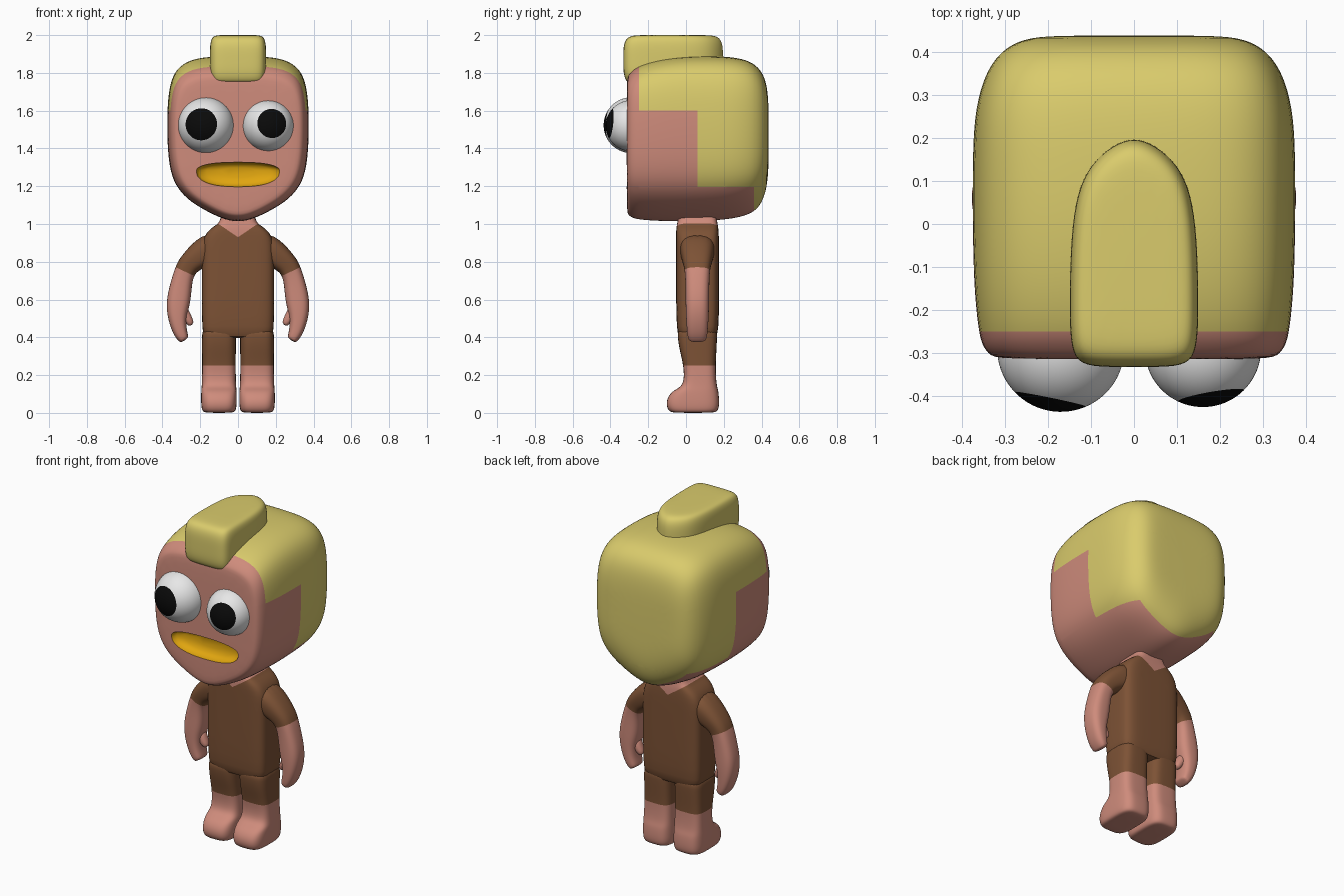
import bpy, bmesh, math
from mathutils import Vector as V

if "Cube" in bpy.data.objects:
    bpy.data.objects.remove(bpy.data.objects["Cube"])


def material(name, rgb):
    m = bpy.data.materials.new(name)
    m.diffuse_color = (*rgb, 1)
    m.use_nodes = True
    m.node_tree.nodes["Principled BSDF"].inputs["Base Color"].default_value = m.diffuse_color
    return m


SKIN = material("skin", (0.62, 0.26, 0.20))
HAIR = material("blond hair", (0.70, 0.60, 0.15))
BROWN = material("brown cloth", (0.205, 0.085, 0.036))
GOLD = material("golden mouth", (0.75, 0.38, 0.005))
WHITE = material("eye white", (0.80, 0.80, 0.80))
BLACK = material("pupil black", (0.003, 0.003, 0.003))


def section(c, u, v, a, b, n=2.0, count=20):
    """Superellipse ring around c, spanned by the axes u and v."""
    pts = []
    for i in range(count):
        t = 2 * math.pi * (i + 0.5) / count
        cs, sn = math.cos(t), math.sin(t)
        pts.append(V(c) + V(u) * a * math.copysign(abs(cs) ** (2 / n), cs)
                   + V(v) * b * math.copysign(abs(sn) ** (2 / n), sn))
    return pts


def mirrored(half):
    """Closed outline from a half outline that starts and ends on x = 0."""
    return half + [(-x, z) for x, z in half[-2:0:-1]]


def loft(name, rings, mats):
    bm = bmesh.new()
    rows = [[bm.verts.new(p) for p in r] for r in rings]
    n = len(rows[0])
    for r, s in zip(rows, rows[1:]):
        for i in range(n):
            bm.faces.new((r[i], r[(i + 1) % n], s[(i + 1) % n], s[i]))
    bm.faces.new(rows[0])
    bm.faces.new(rows[-1][::-1])
    bmesh.ops.recalc_face_normals(bm, faces=bm.faces)
    me = bpy.data.meshes.new(name)
    bm.to_mesh(me)
    bm.free()
    for m in mats:
        me.materials.append(m)
    ob = bpy.data.objects.new(name, me)
    bpy.context.collection.objects.link(ob)
    return ob


def activate(ob):
    bpy.ops.object.select_all(action='DESELECT')
    ob.select_set(True)
    bpy.context.view_layer.objects.active = ob


def subdivide(ob, levels):
    activate(ob)
    mod = ob.modifiers.new("smooth", 'SUBSURF')
    mod.levels = levels
    bpy.ops.object.modifier_apply(modifier=mod.name)


def paint(ob, cuts=(), rule=None):
    """Cut the mesh along colour borders, colour by rule, shade smooth."""
    bm = bmesh.new()
    bm.from_mesh(ob.data)
    for co, no in cuts:
        bmesh.ops.bisect_plane(bm, geom=bm.verts[:] + bm.edges[:] + bm.faces[:],
                               plane_co=co, plane_no=no, dist=1e-5)
    if rule:
        for f in bm.faces:
            if f.material_index < 2:
                f.material_index = int(rule(f.calc_center_median()))
    bm.to_mesh(ob.data)
    bm.free()
    activate(ob)
    bpy.ops.object.shade_smooth_by_angle(angle=math.radians(45))


# Head: face outline swept from front to back
face = mirrored([(0, 1.89), (.15, 1.887), (.25, 1.872), (.325, 1.825), (.362, 1.74),
                 (.375, 1.6), (.373, 1.4), (.357, 1.27), (.32, 1.185), (.25, 1.115),
                 (.15, 1.058), (.07, 1.022), (0, 1.01)])
head_rows = [(-.315, .30, 1.76, 1.07), (-.307, .337, 1.79, 1.043), (-.28, .354, 1.818, 1.028),
             (-.25, .362, 1.84, 1.02), (-.15, .373, 1.872, 1.012), (0, .376, 1.89, 1.01),
             (.15, .376, 1.89, 1.015), (.25, .372, 1.884, 1.025), (.33, .354, 1.867, 1.045),
             (.385, .325, 1.83, 1.08), (.418, .285, 1.775, 1.15), (.433, .24, 1.70, 1.23),
             (.438, .17, 1.6, 1.33)]
rings = []
for y, w, top, bot in head_rows:
    rings.append([(x * w / .375, y,
                   1.5 + (z - 1.5) * ((top - 1.5) / .39 if z > 1.5 else (1.5 - bot) / .49))
                  for x, z in face])
head = loft("head", rings, [SKIN, HAIR, GOLD])
subdivide(head, 2)

# Mouth: flat-topped oval hollow cut into the face
rings = []
for y, k in [(-.4, 1), (-.31, 1), (-.285, .93), (-.268, .75), (-.258, .4)]:
    ring = []
    for p in section((0, y, 0), (1, 0, 0), (0, 0, 1), .22 * k, k, 2.4, 48):
        ring.append((p.x, y, 1.28 + p.z * (.047 if p.z > 0 else .083)))
    rings.append(ring)
cutter = loft("mouth_cutter", rings, [GOLD])
cutter.hide_render = True
activate(head)
mod = head.modifiers.new("mouth", 'BOOLEAN')
mod.operation = 'DIFFERENCE'
mod.solver = 'EXACT'
mod.material_mode = 'TRANSFER'
mod.object = cutter
bpy.ops.object.modifier_apply(modifier=mod.name)
bpy.data.objects.remove(cutter)

# Painted hair: fringe line, sideburn step and nape
paint(head,
      [((0, -.25, 0), (0, 1, 0)), ((0, .06, 0), (0, 1, 0)), ((0, .36, 0), (0, 1, 0)),
       ((0, 0, 1.6), (0, 0, 1)), ((0, 0, 1.195), (0, 0, 1))],
      lambda c: c.y > .36 or (c.y > .06 and c.z > 1.195) or (c.y > -.25 and c.z > 1.6))

# Tuft: rounded block, pointed at the back
tuft_line = mirrored([(0, .202), (.05, .183), (.1, .14), (.132, .075), (.147, -.03),
                      (.15, -.2), (.147, -.29), (.125, -.328), (.06, -.332), (0, -.332)])
rings = [[(x * k, -.07 + (y + .07) * k, z) for x, y in tuft_line]
         for z, k in [(1.742, .86), (1.757, .95), (1.8, 1), (1.87, 1), (1.935, 1),
                      (1.975, .96), (1.996, .87), (2.001, .65)]]
tuft = loft("hair_tuft", rings, [HAIR])
subdivide(tuft, 2)
paint(tuft)

# Eyes: spheres with the pole on the pupil
for side, c, r, gaze, cap in [("left", (-.17, -.288, 1.523), .148, (-.2, 0, .04), 35),
                              ("right", (.16, -.29, 1.52), .135, (.17, 0, .11), 35)]:
    d = V((gaze[0], -math.sqrt(1 - gaze[0] ** 2 - gaze[2] ** 2), gaze[2]))
    u = d.cross(V((0, 0, 1))).normalized()
    v = d.cross(u)
    rings = [section(V(c) + d * r * math.cos(math.radians(a)), u, v,
                     r * math.sin(math.radians(a)), r * math.sin(math.radians(a)), 2, 48)
             for a in [1] + list(range(5, 180, 5)) + [179]]
    eye = loft(side + "_eye", rings, [WHITE, BLACK])
    limit = r * math.cos(math.radians(cap))
    paint(eye, (), lambda p: (p - V(c)).dot(d) > limit)

# Torso with neck: skin shows above a V neckline
rings = [section((0, (y0 + y1) / 2, z), (1, 0, 0), (0, 1, 0), w, (y1 - y0) / 2, 5, 28)
         for z, w, y0, y1 in [(.395, .17, -.03, .15), (.41, .187, -.045, .168),
                              (.5, .192, -.052, .175), (.7, .192, -.053, .175),
                              (.83, .192, -.053, .175), (.91, .19, -.053, .175),
                              (.96, .165, -.053, .173), (.99, .125, -.05, .17),
                              (1.005, .10, -.046, .166), (1.05, .085, -.04, .16),
                              (1.1, .08, -.03, .15)]]
torso = loft("torso", rings, [BROWN, SKIN])
subdivide(torso, 1)
paint(torso, [((0, 0, .93), (s * -.68, 0, 1)) for s in (-1, 1)],
      lambda c: c.z > .93 + .68 * abs(c.x))

# Limbs, one per side
arm_rows = [(.09, .895, 53, .095, .10), (.185, .845, 45, .08, .09), (.255, .79, 30, .062, .075),
            (.285, .75, 25, .053, .066), (.305, .66, 9, .06, .063), (.317, .58, 0, .065, .063),
            (.322, .50, -11, .050, .06), (.307, .43, -30, .039, .055),
            (.289, .395, -32, .03, .05), (.283, .383, -32, .022, .04)]
thumb_rows = [(.30, .55, -30, .035, .035), (.272, .505, -30, .027, .03),
              (.252, .477, -35, .02, .025), (.246, .465, -35, .012, .015)]
leg_rows = [(.46, .088, -.045, .165), (.40, .09, -.045, .165), (.34, .09, -.036, .162),
            (.25, .089, -.013, .157), (.17, .090, -.010, .160), (.135, .092, -.03, .166),
            (.115, .094, -.075, .172), (.075, .095, -.102, .176), (.035, .094, -.104, .176),
            (.008, .088, -.09, .168), (0, .07, -.07, .145)]


def tube(name, rows, s, mats, n):
    rings = []
    for x, z, ang, a, b in rows:
        t = math.radians(ang)
        rings.append(section((s * x, .06, z), (s * math.cos(t), 0, math.sin(t)),
                             (0, 1, 0), a, b, n, 20))
    ob = loft(name, rings, mats)
    subdivide(ob, 2)
    return ob


for s, side in ((-1, "left"), (1, "right")):
    # Short sleeve and bare arm share one tube, split at the hem
    arm = tube(side + "_arm", arm_rows, s, [BROWN, SKIN], 2.7)
    hem = V((s * .285, 0, .75))
    down = V((s * .42, 0, -.9))
    paint(arm, [(hem, down)], lambda c: (c - hem).dot(down) > 0)
    paint(tube(side + "_thumb", thumb_rows, s, [SKIN], 2.2))
    # Trouser leg and bare foot
    rings = [section((s * .101, (y0 + y1) / 2, z), (1, 0, 0), (0, 1, 0), w, (y1 - y0) / 2, 3.6, 24)
             for z, w, y0, y1 in leg_rows]
    leg = loft(side + "_leg", rings, [BROWN, SKIN])
    subdivide(leg, 2)
    paint(leg, [((0, 0, .25), (0, 0, 1))], lambda c: c.z < .25)
